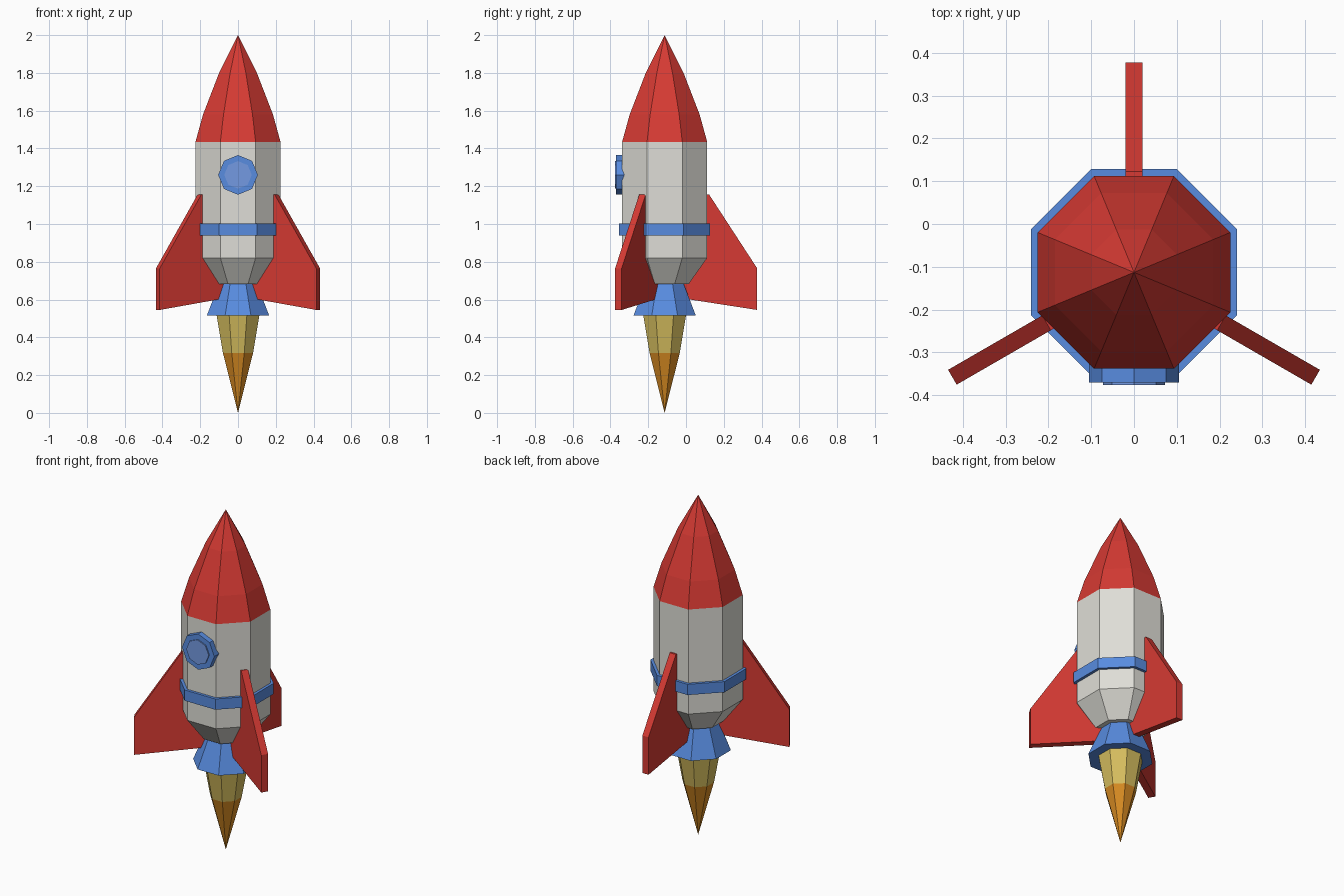
import bpy, bmesh, math
from mathutils import Matrix, Vector

if "Cube" in bpy.data.objects:
    bpy.data.objects.remove(bpy.data.objects["Cube"])

AXIS_Y = -0.113                      # the hull axis sits forward of the origin
K = 1 / math.cos(math.pi / 8)        # apothem -> corner radius of an octagon


def material(name, rgb):
    lin = [((c / 255 + 0.055) / 1.055) ** 2.4 for c in rgb]
    m = bpy.data.materials.new(name)
    m.diffuse_color = (*lin, 1)
    m.use_nodes = True
    m.node_tree.nodes["Principled BSDF"].inputs["Base Color"].default_value = m.diffuse_color
    return m


RED = material("red", (214, 58, 51))
GREY = material("light_grey", (223, 222, 215))
BLUE = material("blue", (88, 140, 224))
GLASS = material("pale_blue", (116, 154, 226))
YELLOW = material("yellow", (213, 189, 94))
ORANGE = material("orange", (214, 138, 34))


def finish(name, bm, mats):
    bmesh.ops.recalc_face_normals(bm, faces=bm.faces)
    me = bpy.data.meshes.new(name)
    bm.to_mesh(me)
    bm.free()
    for m in mats:
        me.materials.append(m)
    ob = bpy.data.objects.new(name, me)
    bpy.context.collection.objects.link(ob)
    return ob


def lathe(name, profile, mats, turn=math.pi / 8, k=K, matrix=None):
    """Eight-sided solid from (apothem, height) pairs; radius 0 makes a tip."""
    bm = bmesh.new()
    rings = []
    for r, z in profile:
        n = 8 if r > 0 else 1
        rings.append([bm.verts.new((r * k * math.cos(turn + i * math.pi / 4),
                                    r * k * math.sin(turn + i * math.pi / 4), z))
                      for i in range(n)])
    for a, b in zip(rings, rings[1:]):
        for i in range(8):
            j = (i + 1) % 8
            q = [a[i % len(a)], a[j % len(a)], b[j % len(b)], b[i % len(b)]]
            bm.faces.new(list(dict.fromkeys(q)))
    for ring in (rings[0], rings[-1]):
        if len(ring) == 8:
            bm.faces.new(ring)
    bm.transform(matrix or Matrix.Translation((0, AXIS_Y, 0)))
    return finish(name, bm, mats)


# Hull, nose, belt and nozzle
lathe("hull", [(0.128, 0.683), (0.225, 0.82), (0.225, 1.435)], [GREY])
lathe("nose_cone", [(0.225, 1.435), (0.185, 1.58), (0.1, 1.80), (0, 2.0)], [RED])
lathe("belt", [(0.241, 0.94), (0.241, 1.003)], [BLUE])
lathe("nozzle", [(0.1, 0.685), (0.165, 0.515)], [BLUE])

# Flame: yellow near the nozzle, orange at the tip
flame = lathe("flame", [(0.113, 0.516), (0.08, 0.318), (0, 0.0)], [YELLOW, ORANGE])
for p in flame.data.polygons:
    p.material_index = 1 if p.center.z < 0.318 else 0

# Porthole facing the front, with corners pointing up and sideways
facing = Matrix.Translation((0, AXIS_Y, 1.26)) @ Matrix.Rotation(math.pi / 2, 4, 'X')
lathe("porthole_frame", [(0.105, 0.20), (0.105, 0.257)], [BLUE], 0, 1, facing)
lathe("porthole_glass", [(0.073, 0.25), (0.073, 0.2635)], [GLASS], 0, 1, facing)

# Three fins around the hull
outline = [(0.09, 0.607), (0.49, 0.545), (0.49, 0.765),
           (0.236, 1.155), (0.215, 1.155), (0.215, 0.83), (0.09, 0.69)]
for name, angle in (("back_fin", 90), ("left_fin", 210), ("right_fin", 330)):
    bm = bmesh.new()
    face = bm.faces.new([bm.verts.new((r, -0.02, z)) for r, z in outline])
    ext = bmesh.ops.extrude_face_region(bm, geom=[face])
    bmesh.ops.translate(bm, vec=Vector((0, 0.04, 0)),
                        verts=[v for v in ext["geom"] if isinstance(v, bmesh.types.BMVert)])
    bm.transform(Matrix.Translation((0, AXIS_Y, 0))
                 @ Matrix.Rotation(math.radians(angle), 4, 'Z'))
    finish(name, bm, [RED])
